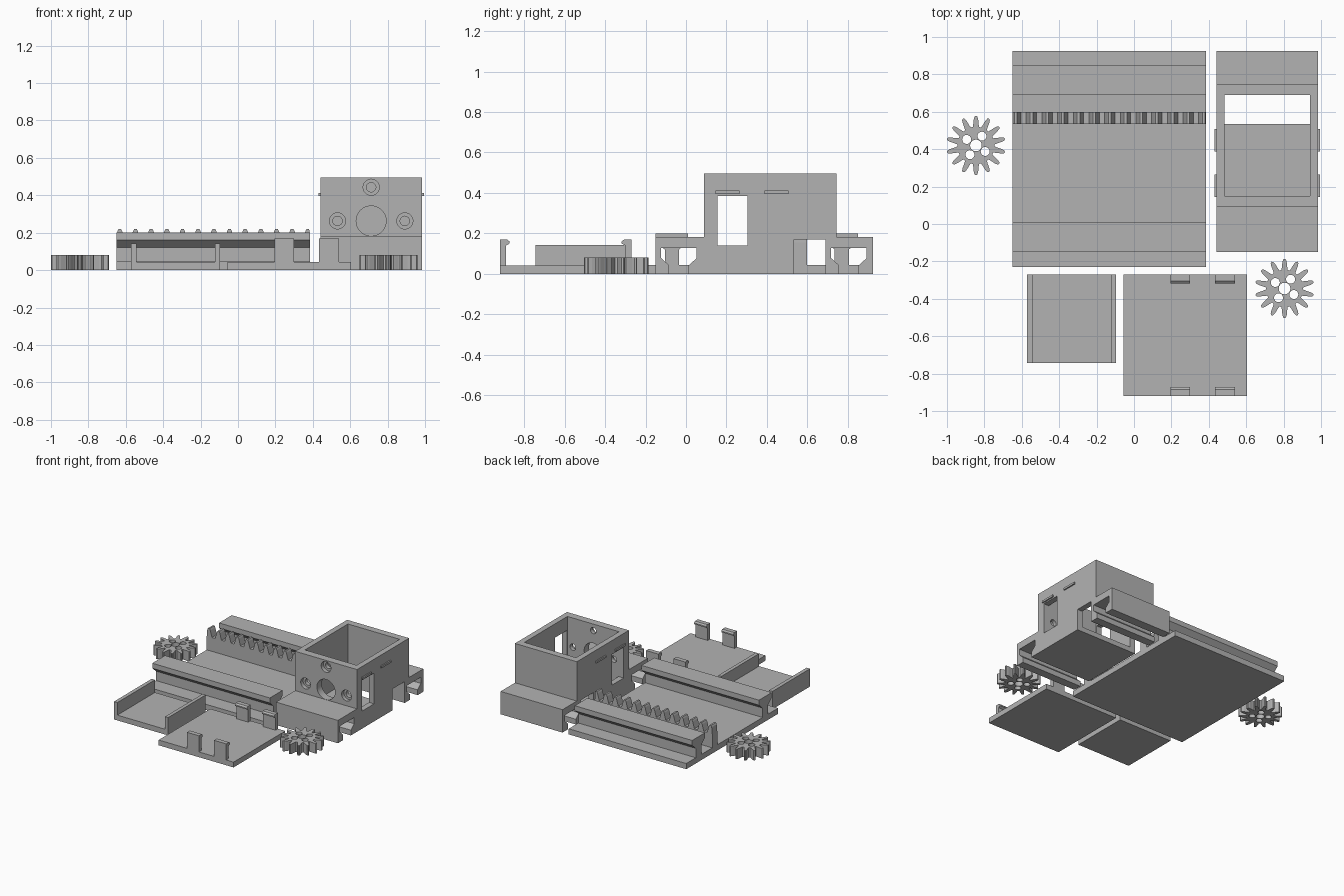
import bpy, bmesh, math
from mathutils import Matrix

if "Cube" in bpy.data.objects:
    bpy.data.objects.remove(bpy.data.objects["Cube"])

grey = bpy.data.materials.new("plain grey")
grey.diffuse_color = (0.45, 0.45, 0.45, 1)
grey.use_nodes = True
grey.node_tree.nodes["Principled BSDF"].inputs["Base Color"].default_value = grey.diffuse_color


def add_object(name, bm):
    bmesh.ops.recalc_face_normals(bm, faces=bm.faces)
    me = bpy.data.meshes.new(name)
    bm.to_mesh(me)
    bm.free()
    me.materials.append(grey)
    ob = bpy.data.objects.new(name, me)
    bpy.context.collection.objects.link(ob)
    return ob


def box(name, x0, x1, y0, y1, z0, z1):
    bm = bmesh.new()
    bmesh.ops.create_cube(bm, size=1)
    bm.transform(Matrix.Translation(((x0 + x1) / 2, (y0 + y1) / 2, (z0 + z1) / 2))
                 @ Matrix.Diagonal((x1 - x0, y1 - y0, z1 - z0, 1)))
    return add_object(name, bm)


def prism(name, pts, place, a, b):
    """Extrude a 2D outline from a to b; place(u, v, w) gives the 3D point."""
    bm = bmesh.new()
    face = bm.faces.new([bm.verts.new(place(u, v, a)) for u, v in pts])
    ext = bmesh.ops.extrude_face_region(bm, geom=[face])
    shift = [q - p for p, q in zip(place(0, 0, a), place(0, 0, b))]
    bmesh.ops.translate(bm, vec=shift,
                        verts=[e for e in ext["geom"] if isinstance(e, bmesh.types.BMVert)])
    return add_object(name, bm)


along_x = lambda u, v, w: (w, u, v)   # outline in y, z
along_y = lambda u, v, w: (u, w, v)   # outline in x, z
along_z = lambda u, v, w: (u, v, w)   # outline in x, y


def circle(cx, cy, r, n=32):
    return [(cx + r * math.cos(2 * math.pi * i / n), cy + r * math.sin(2 * math.pi * i / n))
            for i in range(n)]


def cut(target, cutters):
    for c in cutters:
        m = target.modifiers.new("cut", "BOOLEAN")
        m.object, m.operation, m.solver = c, "DIFFERENCE", "EXACT"
    bpy.context.view_layer.update()
    me = bpy.data.meshes.new_from_object(
        target.evaluated_get(bpy.context.evaluated_depsgraph_get()))
    target.modifiers.clear()
    target.data = me
    for c in cutters:
        bpy.data.objects.remove(c)


# Sliding base with two flared rails
X0, X1 = -0.65, 0.385
box("base_plate", X0, X1, -0.23, 0.925, 0, 0.045)
for i, yc in enumerate((-0.07, 0.77)):
    half = [(0.035, 0.04), (0.035, 0.12), (0.08, 0.16), (0.08, 0.2)]
    prism(f"rail_{i + 1}", [(yc + u, v) for u, v in half]
          + [(yc - u, v) for u, v in reversed(half)], along_x, X0, X1)

# Toothed rack
teeth = [(X0, 0.04), (X0, 0.155)]
for i in range(13):
    c = -0.632 + i * 0.0838
    for dx, z in ((-0.028, 0.155), (-0.013, 0.208), (-0.007, 0.22),
                  (0.007, 0.22), (0.013, 0.208), (0.028, 0.155)):
        if X0 < c + dx < X1:
            teeth.append((c + dx, z))
teeth += [(X1, 0.155), (X1, 0.04)]
prism("rack", teeth, along_y, 0.535, 0.598)


# Motor carriage: outline with two rail channels and the rack slot
def channel(c):
    half = [(0.048, 0), (0.048, 0.042), (0.088, 0.078), (0.088, 0.127)]
    return [(c - u, v) for u, v in half] + [(c + u, v) for u, v in reversed(half)]


outline = [(-0.15, 0)] + channel(-0.035) + [(0.535, 0), (0.535, 0.17), (0.69, 0.17), (0.69, 0)] \
    + channel(0.805) + [(0.925, 0), (0.925, 0.182), (0.745, 0.182), (0.745, 0.495),
                        (0.09, 0.495), (0.09, 0.182), (-0.15, 0.182)]
carriage = prism("motor_carriage", outline, along_x, 0.44, 0.985)
cutters = [box("cavity", 0.485, 0.94, 0.15, 0.69, 0.04, 0.6),
           box("side_window", 0.4, 1.1, 0.155, 0.305, 0.14, 0.385),
           prism("shaft_hole", circle(0.712, 0.263, 0.08, 48), along_y, 0.05, 0.2)]
for x, z in ((0.532, 0.263), (0.892, 0.263), (0.712, 0.443)):
    cutters.append(prism("screw_hole", circle(x, z, 0.025), along_y, 0.05, 0.2))
    cutters.append(prism("counterbore", circle(x, z, 0.043), along_y, 0.05, 0.12))
cut(carriage, cutters)

# Small snap ridges on both carriage sides
for x in (0.43, 0.98):
    for y in (0.145, 0.387):
        box("snap_ridge", x, x + 0.015, y, y + 0.12, 0.395, 0.411)

# Open tray
prism("tray", [(-0.572, 0), (-0.095, 0), (-0.095, 0.142), (-0.123, 0.142), (-0.123, 0.042),
               (-0.542, 0.042), (-0.542, 0.142), (-0.572, 0.142)], along_y, -0.743, -0.27)

# Cover plate with four hooked clips
box("cover_plate", -0.055, 0.605, -0.92, -0.27, 0, 0.042)
clip = [(0, 0.03), (0, 0.17), (0.036, 0.17), (0.048, 0.16), (0.048, 0.15), (0.03, 0.14), (0.03, 0.03)]
for x0, x1 in ((0.195, 0.3), (0.432, 0.54)):
    prism("clip_front", [(-0.92 + u, v) for u, v in clip], along_x, x0, x1)
    prism("clip_back", [(-0.27 - u, v) for u, v in clip], along_x, x0, x1)


# Spur gears with lightening holes
def gear(name, cx, cy, n=14):
    pts = []
    for i in range(n):
        mid = math.pi / 2 + 2 * math.pi * i / n
        for w, r in ((-0.17, 0.1), (-0.125, 0.115), (-0.085, 0.14), (-0.05, 0.155), (0, 0.159),
                     (0.05, 0.155), (0.085, 0.14), (0.125, 0.115), (0.17, 0.1)):
            pts.append((cx + r * math.cos(mid + w), cy + r * math.sin(mid + w)))
    ob = prism(name, pts, along_z, 0, 0.08)
    holes = [prism("hub_hole", circle(cx, cy, 0.031), along_z, -0.1, 0.2)]
    for k in range(4):
        a = math.radians(57 + 90 * k)
        holes.append(prism("round_hole", circle(cx + 0.059 * math.cos(a), cy + 0.059 * math.sin(a),
                                                0.024, 24), along_z, -0.1, 0.2))
    cut(ob, holes)


gear("gear_left", -0.845, 0.42)
gear("gear_right", 0.805, -0.345)
